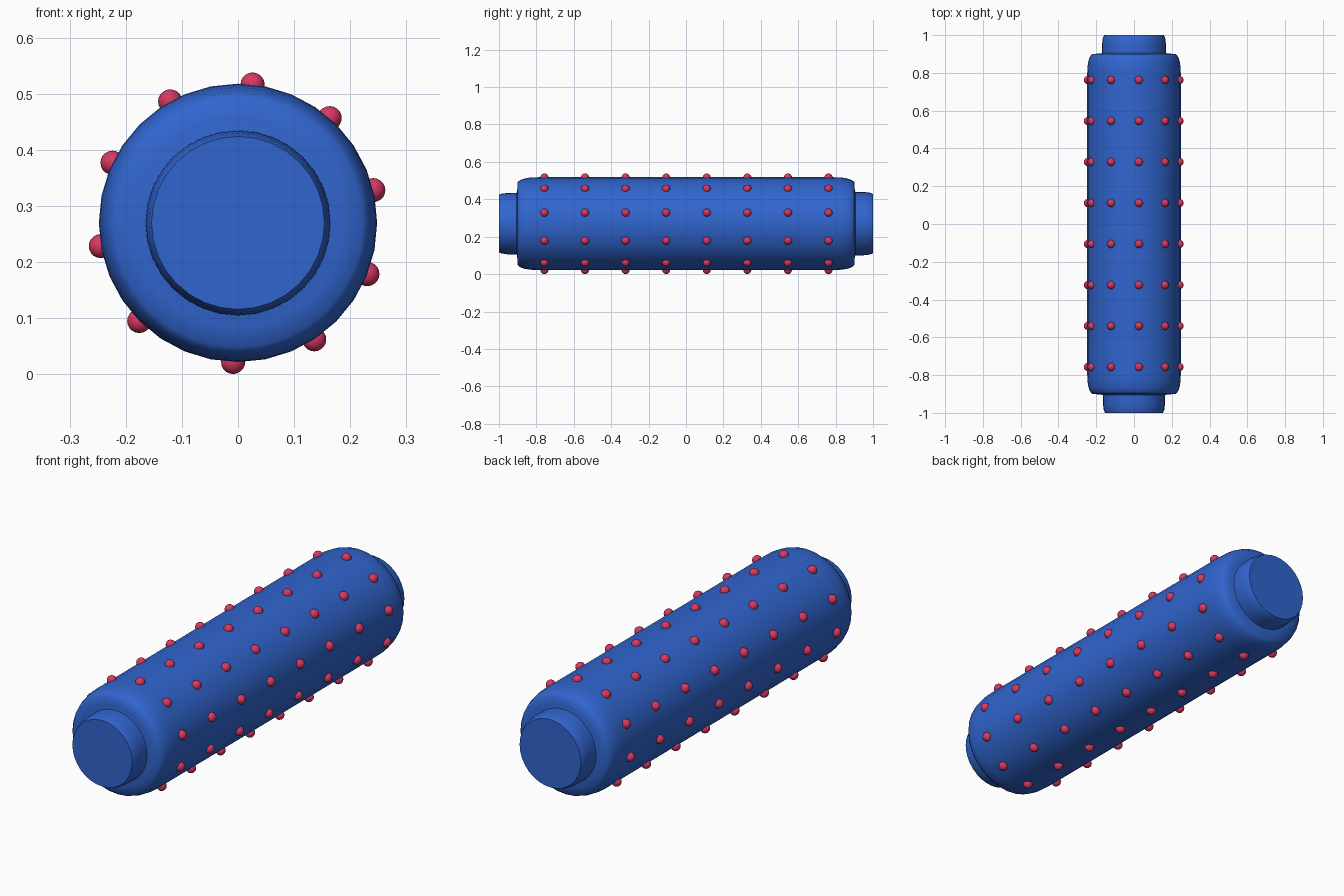
import bpy, bmesh
from math import sin, cos, pi, radians
from mathutils import Matrix, Vector

if "Cube" in bpy.data.objects:
    bpy.data.objects.remove(bpy.data.objects["Cube"])

CZ, R = 0.27, 0.248
SIDES = 32


def material(name, color):
    m = bpy.data.materials.new(name)
    m.diffuse_color = color
    m.use_nodes = True
    m.node_tree.nodes["Principled BSDF"].inputs["Base Color"].default_value = m.diffuse_color
    return m


def finish(bm, name, mat, angle):
    bmesh.ops.recalc_face_normals(bm, faces=bm.faces)
    me = bpy.data.meshes.new(name)
    bm.to_mesh(me)
    bm.free()
    ob = bpy.data.objects.new(name, me)
    bpy.context.collection.objects.link(ob)
    me.materials.append(mat)
    bpy.ops.object.select_all(action='DESELECT')
    ob.select_set(True)
    bpy.context.view_layer.objects.active = ob
    bpy.ops.object.shade_smooth_by_angle(angle=radians(angle))
    return ob


blue = material("blue", (0.03, 0.13, 0.62, 1))
red = material("red", (0.68, 0.04, 0.12, 1))

# Roller body: (radius, y) profile lathed around the y axis
front = [(0.154, -1.0), (0.160, -0.985), (0.164, -0.955), (0.165, -0.905),
         (0.185, -0.902), (0.222, -0.9), (0.234, -0.885), (0.242, -0.86),
         (0.2465, -0.83), (R, -0.79)]
back = [(R, 0.79), (0.2465, 0.83), (0.242, 0.86), (0.234, 0.885),
        (0.222, 0.9), (0.185, 0.902), (0.170, 0.905), (0.169, 0.955),
        (0.165, 0.985), (0.158, 1.0)]
bm = bmesh.new()
rings = []
for r, y in front + back:
    rings.append([bm.verts.new((r * cos(2 * pi * i / SIDES), y,
                                CZ + r * sin(2 * pi * i / SIDES)))
                  for i in range(SIDES)])
for a, b in zip(rings, rings[1:]):
    for i in range(SIDES):
        j = (i + 1) % SIDES
        bm.faces.new((a[i], a[j], b[j], b[i]))
bm.faces.new(rings[0])
bm.faces.new(rings[-1])
finish(bm, "roller_body", blue, 50)

# Rows of small round studs half sunk into the roller
bm = bmesh.new()
for k in range(10):
    a = radians(268 + 35.2 * k)
    for row in range(8):
        pos = Vector((R * cos(a), -0.757 + 0.217 * row, CZ + R * sin(a)))
        bmesh.ops.create_uvsphere(bm, u_segments=16, v_segments=10,
                                  radius=0.0215, matrix=Matrix.Translation(pos))
finish(bm, "studs", red, 60)
